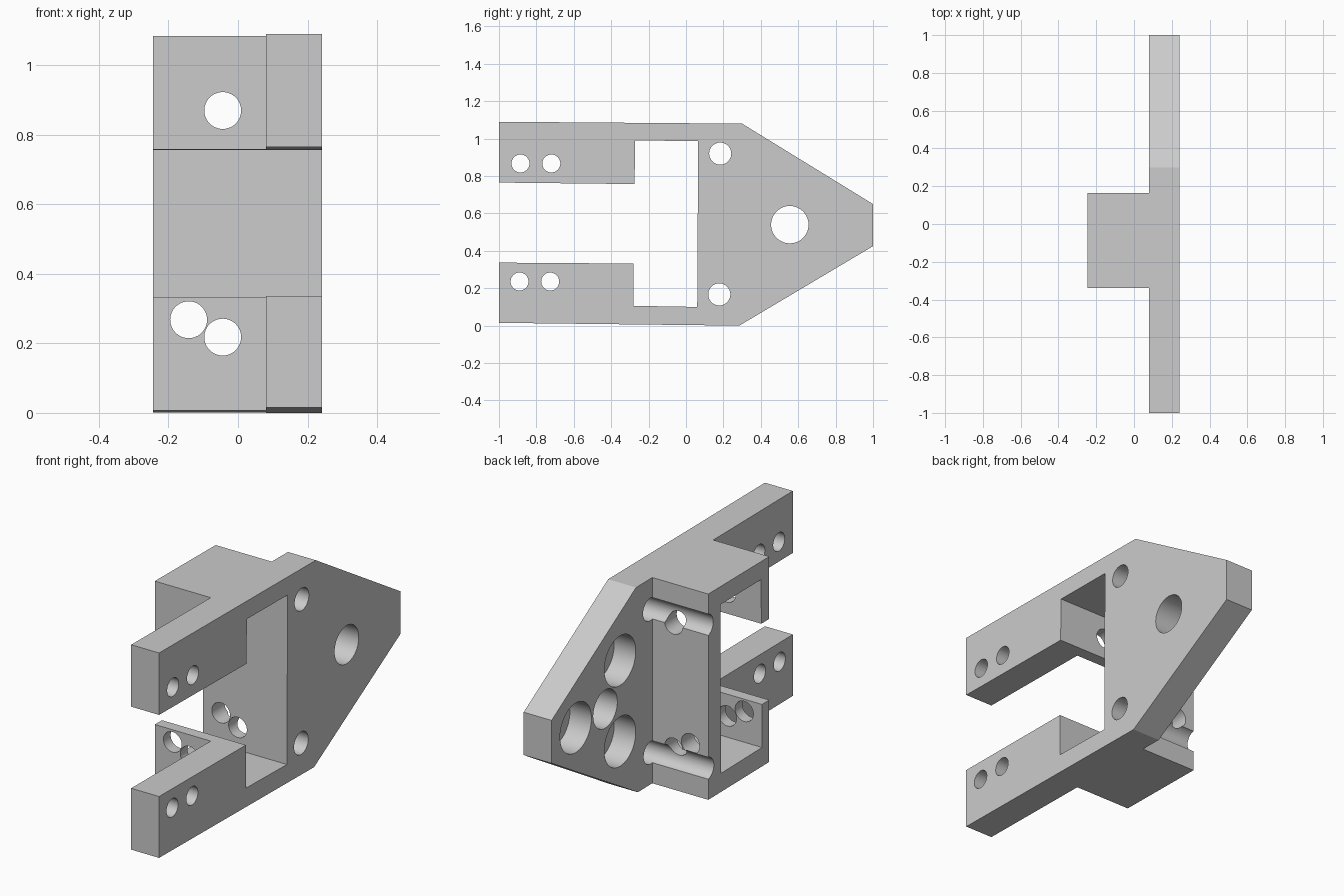
import bpy, math
from mathutils import Vector

cube = bpy.data.objects.get("Cube")
if cube:
    bpy.data.objects.remove(cube, do_unlink=True)

grey = bpy.data.materials.new("plain grey")
grey.use_nodes = True
grey.diffuse_color = (0.6, 0.6, 0.6, 1)
grey.node_tree.nodes["Principled BSDF"].inputs["Base Color"].default_value = (0.6, 0.6, 0.6, 1)


def prism(name, outline, x0, x1):
    """Extrude a side outline of (y, z) points from x0 to x1."""
    n = len(outline)
    verts = [(x, y, z) for x in (x0, x1) for y, z in outline]
    faces = [tuple(reversed(range(n))), tuple(range(n, 2 * n))]
    faces += [(i, (i + 1) % n, n + (i + 1) % n, n + i) for i in range(n)]
    mesh = bpy.data.meshes.new(name)
    mesh.from_pydata(verts, [], faces)
    mesh.materials.append(grey)
    obj = bpy.data.objects.new(name, mesh)
    bpy.context.collection.objects.link(obj)
    return obj


def box(y0, y1, x0, x1):
    return prism("cutter", [(y0, -1), (y1, -1), (y1, 2), (y0, 2)], x0, x1)


def rod(start, end, radius):
    """Round cutter between two points."""
    a, b = Vector(start), Vector(end)
    bpy.ops.mesh.primitive_cylinder_add(vertices=48, radius=radius, depth=(b - a).length,
                                        location=(a + b) / 2)
    obj = bpy.context.object
    obj.rotation_euler = (b - a).to_track_quat("Z", "Y").to_euler()
    obj.data.materials.append(grey)
    return obj


def cut(target, cutter):
    cutter.hide_render = True
    bpy.context.view_layer.update()
    mod = target.modifiers.new("cut", "BOOLEAN")
    mod.operation, mod.solver, mod.object = "DIFFERENCE", "EXACT", cutter
    bpy.ops.object.select_all(action="DESELECT")
    target.select_set(True)
    bpy.context.view_layer.objects.active = target
    bpy.ops.object.modifier_apply(modifier=mod.name)
    bpy.data.objects.remove(cutter, do_unlink=True)


# Forked body with a pointed back end
outline = [(-1, 0.015), (0.285, 0), (1, 0.425), (1, 0.65), (0.3, 1.08), (-1, 1.09),
           (-1, 0.765), (-0.275, 0.757), (-0.272, 0.99), (0.065, 0.987),
           (0.06, 0.1), (-0.28, 0.106), (-0.28, 0.332), (-1, 0.337)]
LEFT, STEP, RIGHT = -0.245, 0.08, 0.242
body = prism("bracket_body", outline, LEFT, RIGHT)

# Thin the arms and the pointed end, leaving the block in the middle
cut(body, box(-2, -0.34, -1, STEP))
cut(body, box(0.165, 2, -1, STEP))

# Side holes: arm pairs, block corners and the main bore
side_holes = [(-0.885, 0.867, 0.048), (-0.72, 0.867, 0.048), (-0.89, 0.236, 0.048),
              (-0.726, 0.236, 0.048), (0.183, 0.92, 0.059), (0.178, 0.167, 0.059),
              (0.555, 0.54, 0.1)]
for y, z, r in side_holes:
    cut(body, rod((-1, y, z), (1, y, z), r))

# Three blind pockets around the main bore
for k in range(3):
    a = k * math.tau / 3
    y, z = 0.555 + 0.245 * math.cos(a), 0.535 + 0.245 * math.sin(a)
    cut(body, rod((-0.1, y, z), (STEP + 0.125, y, z), 0.13))

# Front-to-back holes through the block
for x, z in [(-0.044, 0.87), (-0.044, 0.218), (-0.142, 0.268)]:
    cut(body, rod((x, -0.6, z), (x, 0.4, z), 0.053))

bpy.ops.object.select_all(action="DESELECT")
body.select_set(True)
bpy.context.view_layer.objects.active = body
bpy.ops.object.shade_smooth_by_angle(angle=math.radians(30))
